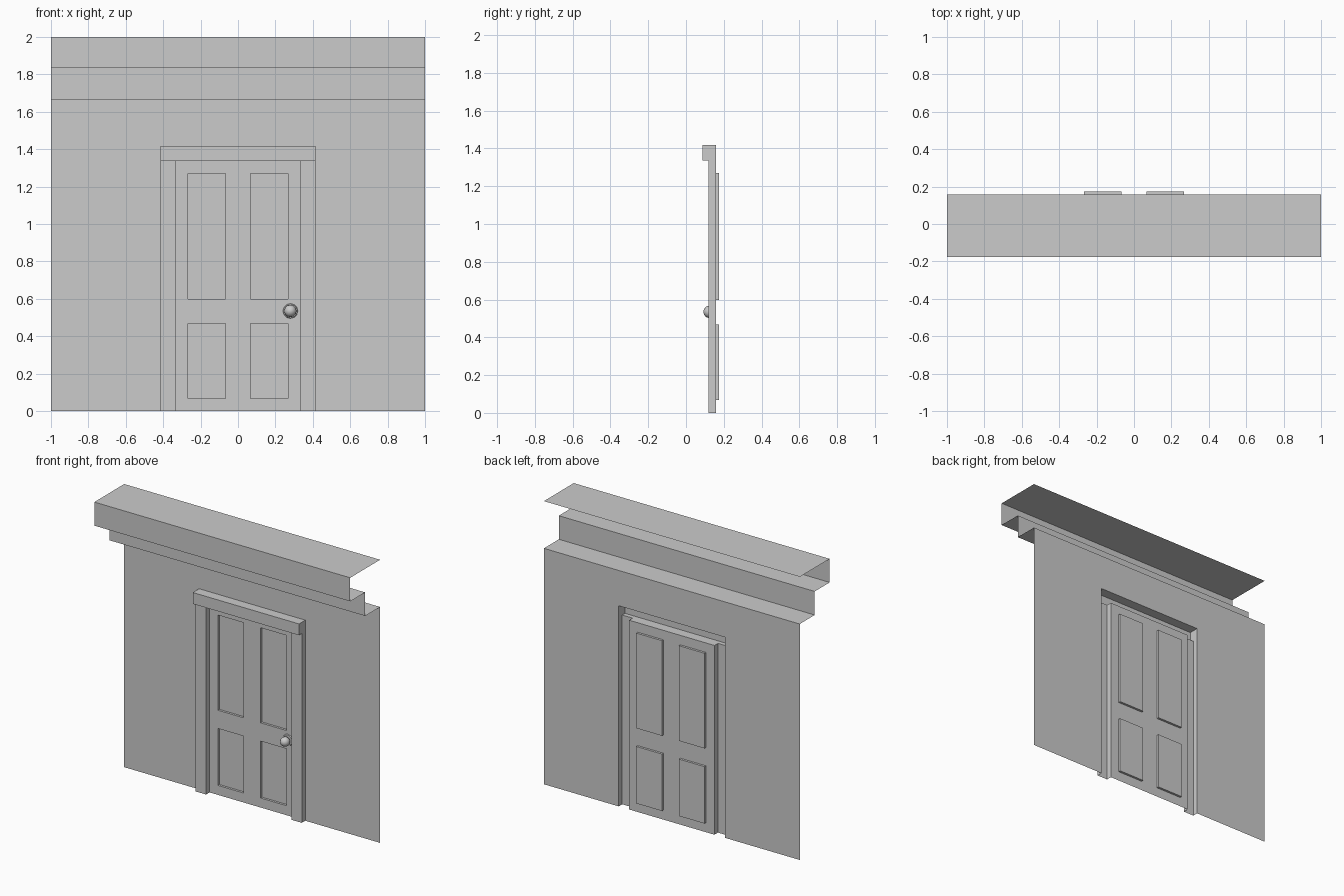
import bpy, bmesh, math
from mathutils import Matrix

if "Cube" in bpy.data.objects:
    bpy.data.objects.remove(bpy.data.objects["Cube"])

WALL, JAMB, HEAD, PANEL = 0.158, 0.119, 0.088, 0.174   # depth planes (y)
STEP = 1 / 6


def finish(name, bm):
    """Weld, face the sheet towards -y and link it."""
    bmesh.ops.remove_doubles(bm, verts=bm.verts, dist=1e-5)
    bmesh.ops.recalc_face_normals(bm, faces=bm.faces)
    if sum(f.normal.y * f.calc_area() for f in bm.faces) > 0:
        bmesh.ops.reverse_faces(bm, faces=bm.faces)
    me = bpy.data.meshes.new(name)
    bm.to_mesh(me)
    bm.free()
    ob = bpy.data.objects.new(name, me)
    bpy.context.collection.objects.link(ob)
    return ob


def relief(name, xs, zs, depth, rim=None):
    """Open stepped sheet: one face per grid cell plus returns where depth changes."""
    bm = bmesh.new()

    def quad(*pts):
        bm.faces.new([bm.verts.new(p) for p in pts])

    def cell(i, k):
        if 0 <= i < len(xs) - 1 and 0 <= k < len(zs) - 1:
            d = depth((xs[i] + xs[i + 1]) / 2, (zs[k] + zs[k + 1]) / 2)
            return rim if d is None else d
        return rim

    def differs(a, b):
        return a is not None and b is not None and abs(a - b) > 1e-6

    for i in range(len(xs)):
        for k in range(len(zs)):
            here, left, below = cell(i, k), cell(i - 1, k), cell(i, k - 1)
            x, z = xs[i], zs[k]
            if k < len(zs) - 1:
                z1 = zs[k + 1]
                if differs(here, left):
                    quad((x, here, z), (x, left, z), (x, left, z1), (x, here, z1))
                if i < len(xs) - 1 and depth((x + xs[i + 1]) / 2, (z + z1) / 2) is not None:
                    x1 = xs[i + 1]
                    quad((x, here, z), (x1, here, z), (x1, here, z1), (x, here, z1))
            if i < len(xs) - 1 and k > 0 and differs(here, below):
                x1 = xs[i + 1]
                quad((x, here, z), (x1, here, z), (x1, below, z), (x, below, z))
    return finish(name, bm)


OUT, INN, TOP, LINTEL = 0.415, 0.333, 1.417, 1.337

# Wall sheet with door opening
relief("wall", [-1, -OUT, OUT, 1], [0, TOP, 2 - 2 * STEP],
       lambda x, z: None if abs(x) < OUT and z < TOP else WALL)

# Stepped cornice, an open extruded profile
bm = bmesh.new()
y, z = WALL, 2 - 2 * STEP
profile = [(y, z), (y - STEP, z), (y - STEP, z + STEP), (y - 2 * STEP, z + STEP),
           (y - 2 * STEP, 2), (y, 2)]
for a, b in zip(profile, profile[1:]):
    bm.faces.new([bm.verts.new(p) for p in ((-1, *a), (1, *a), (1, *b), (-1, *b))])
finish("cornice", bm)


# Door frame: hollow-backed jambs and a deeper header
def frame_depth(x, z):
    if z > LINTEL:
        return HEAD
    return JAMB if abs(x) > INN else None


relief("door_frame", [-OUT, -INN, INN, OUT], [0, LINTEL, TOP], frame_depth, rim=WALL)


# Door leaf with four sunk panels
def door_depth(x, z):
    sunk = 0.066 < abs(x) < 0.267 and (0.067 < z < 0.469 or 0.598 < z < 1.27)
    return PANEL if sunk else WALL


relief("door", [-INN, -0.267, -0.066, 0.066, 0.267, INN],
       [0, 0.067, 0.469, 0.598, 1.27, LINTEL], door_depth)

# Door knob: turned rosette, neck and ball (radius, distance from door)
bm = bmesh.new()
R, C = 0.033, WALL - 0.125
turned = [(0.04, 0), (0.037, 0.006), (0.013, 0.006)]
turned += [(R * math.sin(t), C - R * math.cos(t))
           for t in (math.radians(d) for d in (23, 45, 68, 90, 113, 135, 158, 180))]
verts = [bm.verts.new((r, 0, h)) for r, h in turned]
edges = [bm.edges.new(p) for p in zip(verts, verts[1:])]
bmesh.ops.spin(bm, geom=verts + edges, axis=(0, 0, 1), cent=(0, 0, 0),
               angle=math.tau, steps=12)
bmesh.ops.transform(bm, verts=bm.verts, matrix=Matrix.Translation((0.28, WALL, 0.535))
                    @ Matrix.Rotation(math.radians(90), 4, 'X'))
knob = finish("door_knob", bm)
bpy.context.view_layer.objects.active = knob
knob.select_set(True)
bpy.ops.object.shade_smooth_by_angle(angle=math.radians(40))
